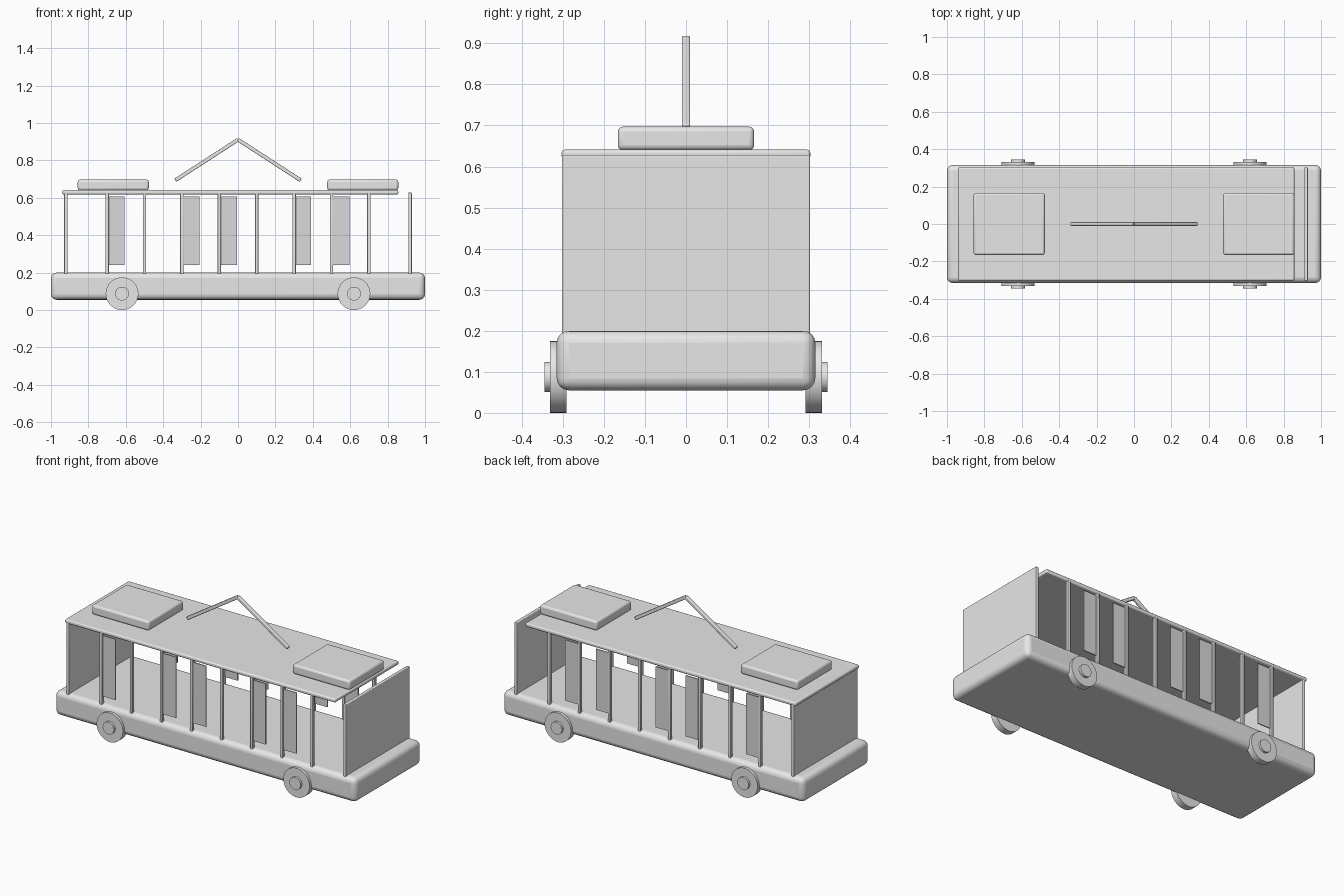
import bpy, math
from mathutils import Vector

if "Cube" in bpy.data.objects:
    bpy.data.objects.remove(bpy.data.objects["Cube"])


def material(name, value):
    m = bpy.data.materials.new(name)
    m.diffuse_color = (value, value, value, 1)
    m.use_nodes = True
    m.node_tree.nodes["Principled BSDF"].inputs["Base Color"].default_value = m.diffuse_color
    return m


GREY = material("light_grey", 0.8)
PANEL = material("panel_grey", 0.7)


def finish(obj, name, mat, bevel=0, segments=3):
    obj.name = name
    obj.data.materials.append(mat)
    if bevel:
        mod = obj.modifiers.new("rounded_edges", 'BEVEL')
        mod.width, mod.segments = bevel, segments
    bpy.ops.object.shade_smooth_by_angle(angle=math.radians(35))
    return obj


def box(name, lo, hi, bevel=0, mat=GREY, segments=3):
    lo, hi = Vector(lo), Vector(hi)
    bpy.ops.mesh.primitive_cube_add(size=1, location=(lo + hi) / 2)
    obj = bpy.context.object
    obj.scale = hi - lo
    bpy.ops.object.transform_apply(location=False, rotation=False, scale=True)
    return finish(obj, name, mat, bevel, segments)


def disc(name, x, y, z, radius, depth):
    bpy.ops.mesh.primitive_cylinder_add(vertices=40, radius=radius, depth=depth,
                                        location=(x, y, z), rotation=(math.pi / 2, 0, 0))
    return finish(bpy.context.object, name, GREY)


# Chassis and roof
box("chassis", (-1, -0.315, 0.055), (1, 0.315, 0.2), 0.03, segments=4)
box("roof", (-0.94, -0.303, 0.618), (0.857, 0.303, 0.641), 0.008)

# End walls
for side, x in (("rear", -0.92), ("front", 0.92)):
    box(side + "_wall", (x - 0.009, -0.302, 0.19), (x + 0.009, 0.302, 0.628), 0.004)

# Rooftop equipment boxes
for s in (-1, 1):
    x = s * 0.667
    box("roof_unit", (x - 0.19, -0.166, 0.64), (x + 0.19, 0.166, 0.697), 0.012)

# Current collector arms
for s in (-1, 1):
    a, b = Vector((s * 0.335, 0, 0.694)), Vector((0, 0, 0.911))
    arm = box("collector_arm", (-0.01, -0.01, -(b - a).length / 2),
              (0.01, 0.01, (b - a).length / 2), 0.004)
    arm.location = (a + b) / 2
    arm.rotation_euler = (b - a).to_track_quat('Z', 'Y').to_euler()

for s in (-1, 1):
    # Window posts
    for i in range(8):
        x = -0.7 + 0.2 * i
        box("window_post", (x - 0.009, s * 0.293 - 0.009, 0.19),
            (x + 0.009, s * 0.293 + 0.009, 0.625), 0.003, segments=2)
    # Narrow panels beside some of the posts
    for x in (-0.65, -0.248, -0.048, 0.348, 0.552):
        box("side_panel", (x - 0.043, s * 0.293 - 0.003, 0.242),
            (x + 0.043, s * 0.293 + 0.003, 0.607), mat=PANEL)
    # Wheels and hubs
    for x in (-0.62, 0.62):
        disc("wheel", x, s * 0.311, 0.0875, 0.0875, 0.04)
        disc("hub", x, s * 0.325, 0.0875, 0.037, 0.04)
